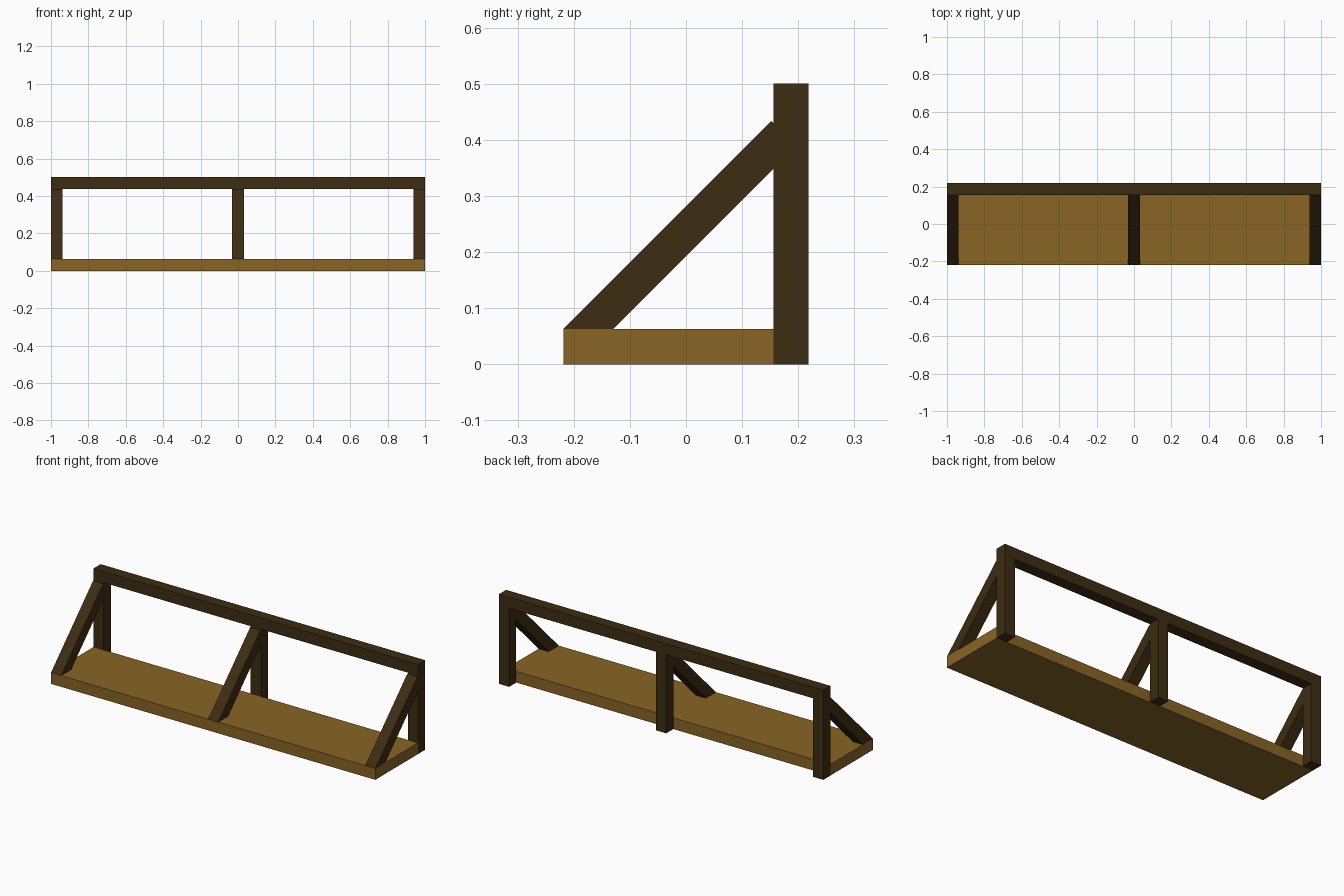
import bpy
import bmesh

cube = bpy.data.objects.get("Cube")
if cube:
    bpy.data.objects.remove(cube, do_unlink=True)

BEAM = 0.0625            # beam thickness
FRONT, BACK = -0.21875, 0.21875
POST_FRONT = BACK - BEAM
HEIGHT = 0.5


def make_material(name, rgb):
    mat = bpy.data.materials.new(name)
    mat.use_nodes = True
    color = (*rgb, 1.0)
    mat.diffuse_color = color
    mat.node_tree.nodes["Principled BSDF"].inputs["Base Color"].default_value = color
    return mat


golden_wood = make_material("golden_wood", (0.25, 0.13, 0.018))
dark_wood = make_material("dark_wood", (0.047, 0.026, 0.006))


def extrude_profile(name, profile, x0, x1, mat):
    """Extrude a (y, z) outline from x0 to x1."""
    bm = bmesh.new()
    face = bm.faces.new([bm.verts.new((x0, y, z)) for y, z in profile])
    result = bmesh.ops.extrude_face_region(bm, geom=[face])
    moved = [g for g in result["geom"] if isinstance(g, bmesh.types.BMVert)]
    bmesh.ops.translate(bm, verts=moved, vec=(x1 - x0, 0, 0))
    bmesh.ops.recalc_face_normals(bm, faces=bm.faces)
    mesh = bpy.data.meshes.new(name)
    bm.to_mesh(mesh)
    bm.free()
    mesh.materials.append(mat)
    obj = bpy.data.objects.new(name, mesh)
    bpy.context.collection.objects.link(obj)
    return obj


def rect(y0, y1, z0, z1):
    return [(y0, z0), (y1, z0), (y1, z1), (y0, z1)]


# Shelf plank and top rail
extrude_profile("shelf_plank", rect(FRONT, POST_FRONT, 0, BEAM), -1, 1, golden_wood)
extrude_profile("top_rail", rect(POST_FRONT, BACK, HEIGHT - BEAM, HEIGHT), -1, 1, dark_wood)

# Diagonal brace outline, trimmed flush against plank and post
slant = BEAM * 2 ** 0.5
run = POST_FRONT - FRONT
brace = [
    (FRONT, BEAM),
    (FRONT + slant, BEAM),
    (POST_FRONT, BEAM + run - slant),
    (POST_FRONT, BEAM + run - 0.008),
    (POST_FRONT - 0.004, BEAM + run - 0.004),
]

# Three supports: back post plus diagonal brace
for side, x in (("right", -1 + BEAM / 2), ("middle", 0), ("left", 1 - BEAM / 2)):
    x0, x1 = x - BEAM / 2, x + BEAM / 2
    extrude_profile(side + "_post", rect(POST_FRONT, BACK, 0, HEIGHT - BEAM), x0, x1, dark_wood)
    extrude_profile(side + "_brace", brace, x0, x1, dark_wood)
